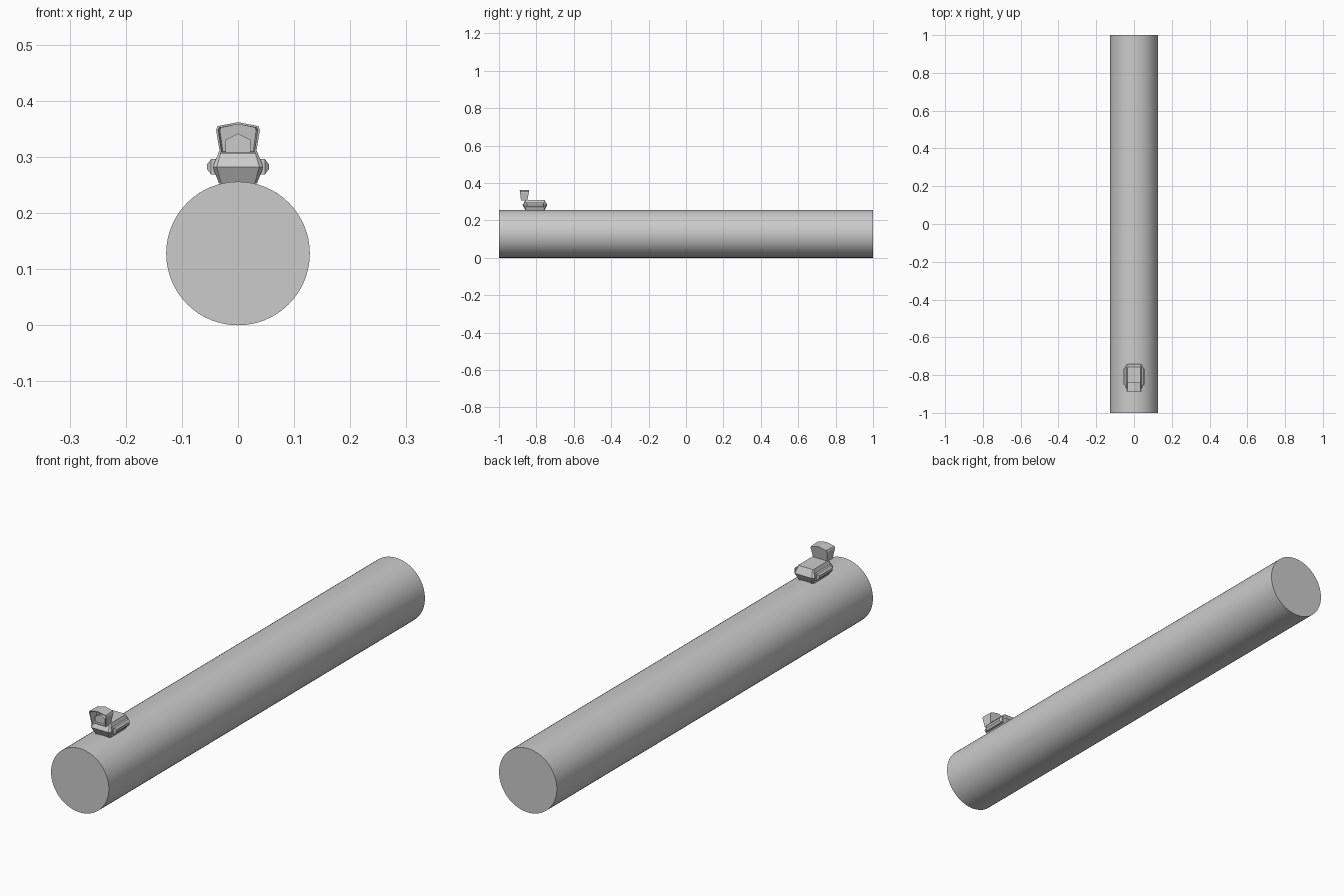
import bpy, bmesh, math

if "Cube" in bpy.data.objects:
    bpy.data.objects.remove(bpy.data.objects["Cube"])


def make(name, bm):
    bmesh.ops.recalc_face_normals(bm, faces=bm.faces)
    me = bpy.data.meshes.new(name)
    bm.to_mesh(me)
    bm.free()
    ob = bpy.data.objects.new(name, me)
    bpy.context.collection.objects.link(ob)
    return ob


def loft(rings):
    """Closed solid through rings with equal point counts."""
    bm = bmesh.new()
    vs = [[bm.verts.new(p) for p in r] for r in rings]
    n = len(vs[0])
    for a, b in zip(vs, vs[1:]):
        for i in range(n):
            j = (i + 1) % n
            bm.faces.new((a[i], a[j], b[j], b[i]))
    first = bm.faces.new(vs[0])
    bm.faces.new(vs[-1])
    return bm, first


def octagon(hx, y0, y1, c, z):
    """Rectangle with clipped corners at height z."""
    return [(-hx + c, y0, z), (hx - c, y0, z), (hx, y0 + c, z), (hx, y1 - c, z),
            (hx - c, y1, z), (-hx + c, y1, z), (-hx, y1 - c, z), (-hx, y0 + c, z)]


# long round tube
R = 0.128
bpy.ops.mesh.primitive_cylinder_add(vertices=64, radius=R, depth=2,
                                    location=(0, 0, R), rotation=(math.pi / 2, 0, 0))
tube = bpy.context.object
tube.name = "tube"
bpy.ops.object.shade_smooth_by_angle(angle=math.radians(30))

# faceted base, widest at mid height
bm, _ = loft([octagon(0.034, -0.858, -0.757, 0.004, 0.253),
              octagon(0.045, -0.874, -0.742, 0.007, 0.282),
              octagon(0.034, -0.858, -0.757, 0.004, 0.310)])
make("sight_base", bm)

# bevelled rails on both sides
for s, label in ((-1, "left"), (1, "right")):
    def rail_ring(x, y0, y1, z0, z1):
        return [(s * x, y0, z0), (s * x, y1, z0), (s * x, y1, z1), (s * x, y0, z1)]
    bm, _ = loft([rail_ring(0.034, -0.855, -0.758, 0.269, 0.296),
                  rail_ring(0.048, -0.855, -0.758, 0.269, 0.296),
                  rail_ring(0.055, -0.848, -0.765, 0.278, 0.287)])
    make(label + "_rail", bm)

# hood with a recessed front opening
profile = [(-0.032, 0.306), (0.032, 0.306), (0.039, 0.348),
           (0.036, 0.355), (0, 0.362), (-0.036, 0.355), (-0.039, 0.348)]


def lean(z, bottom, top):
    return bottom + (top - bottom) * (z - 0.306) / 0.056


bm, front = loft([[(x, lean(z, -0.882, -0.889), z) for x, z in profile],
                  [(x * 0.94, lean(z, -0.848, -0.838), z) for x, z in profile]])
bmesh.ops.recalc_face_normals(bm, faces=bm.faces)
bmesh.ops.inset_region(bm, faces=[front], thickness=0.004)
pocket = bmesh.ops.extrude_discrete_faces(bm, faces=[front])["faces"][0]
for v in pocket.verts:
    v.co.y += 0.032
    v.co.x *= 0.92
make("hood", bm)

# pointed sight block inside the hood
block = [(-0.022, 0.308), (0.022, 0.308), (0.022, 0.331), (0, 0.342), (-0.022, 0.331)]
bm, _ = loft([[(x, -0.872, z) for x, z in block],
              [(x, -0.848, z) for x, z in block]])
make("sight_block", bm)
